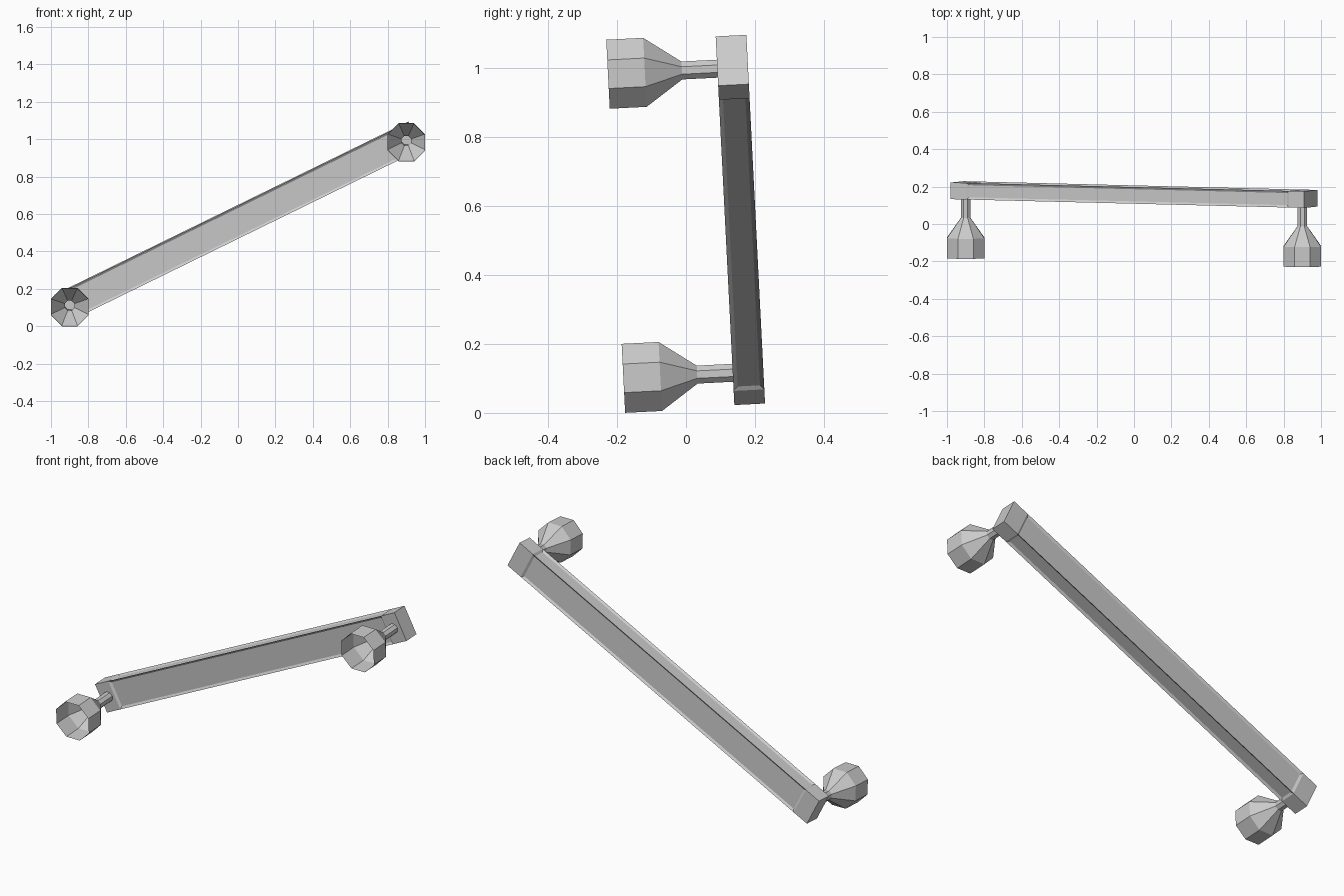
import bpy, bmesh, math
from mathutils import Matrix

cube = bpy.data.objects.get("Cube")
if cube:
    bpy.data.objects.remove(cube, do_unlink=True)

grey = bpy.data.materials.new("light_grey")
grey.use_nodes = True
colour = (0.6, 0.6, 0.6, 1)
grey.diffuse_color = colour
grey.node_tree.nodes["Principled BSDF"].inputs["Base Color"].default_value = colour

# The whole assembly leans slightly forward; the bar climbs to the left
LEAN = Matrix.Rotation(math.radians(2.9), 4, "X")
SLOPE = math.radians(26.1)
SPAN, MID = 0.9, 0.55


def finish(bm, name, matrix):
    mesh = bpy.data.meshes.new(name)
    bm.to_mesh(mesh)
    bm.free()
    mesh.materials.append(grey)
    obj = bpy.data.objects.new(name, mesh)
    obj.matrix_world = LEAN @ matrix
    bpy.context.collection.objects.link(obj)
    return obj


# Bar: box with solid end blocks and shallow framed panels between them
length, depth, height = 2.105, 0.089, 0.159
rim, end_block, recess = 0.012, 0.105, 0.008
bm = bmesh.new()
bmesh.ops.create_cube(bm, size=1, matrix=Matrix.Diagonal((length, depth, height, 1)))
cut = length / 2 - end_block + rim
for x in (-cut, cut):
    bmesh.ops.bisect_plane(bm, geom=bm.verts[:] + bm.edges[:] + bm.faces[:],
                           plane_co=(x, 0, 0), plane_no=(1, 0, 0))
bm.normal_update()
panels = [f for f in bm.faces if abs(f.calc_center_median().x) < 0.1]
bmesh.ops.inset_individual(bm, faces=panels, thickness=rim, depth=-recess,
                           use_even_offset=True)
finish(bm, "bar", Matrix.Translation((0, 0.1855, MID)) @ Matrix.Rotation(-SLOPE, 4, "Y"))


# Open eight-sided cups on stems, facing the front
def cup(name, x, z):
    sides = 8
    profile = [(-0.176, 0.1), (-0.069, 0.1), (0.038, 0.026), (0.15, 0.026)]
    bm = bmesh.new()
    rings = []
    for y, flat in profile:
        r = flat / math.cos(math.pi / sides)
        angles = [(i + 0.5) * math.tau / sides for i in range(sides)]
        rings.append([bm.verts.new((r * math.cos(a), y, r * math.sin(a))) for a in angles])
    for low, high in zip(rings, rings[1:]):
        for i in range(sides):
            j = (i + 1) % sides
            bm.faces.new((low[i], high[i], high[j], low[j]))
    finish(bm, name, Matrix.Translation((x, 0, z)))


rise = SPAN * math.tan(SLOPE)
for side, name in ((1, "left_cup"), (-1, "right_cup")):
    cup(name, side * SPAN, MID + side * rise)
